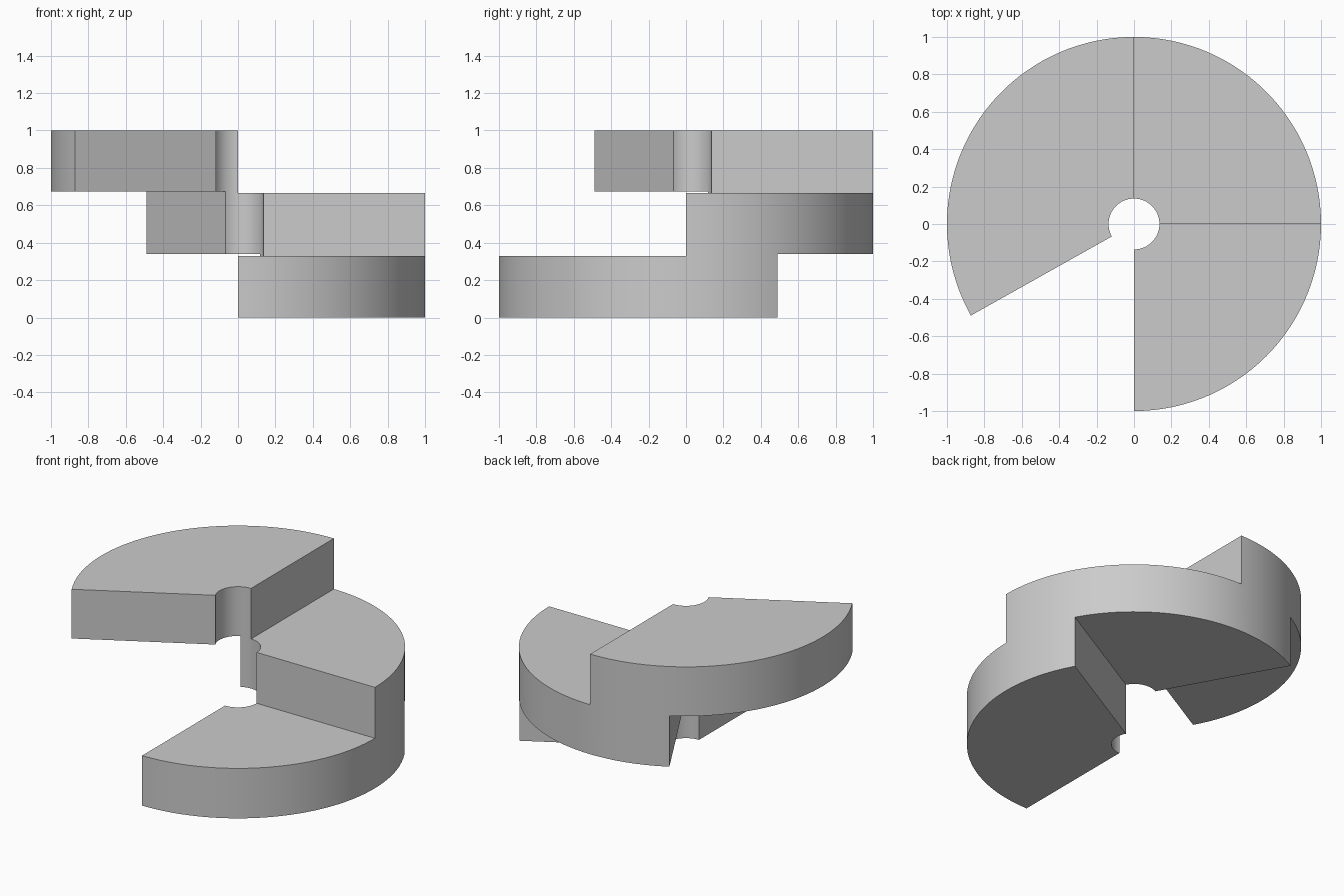
import bpy
import bmesh
import math

cube = bpy.data.objects.get("Cube")
if cube:
    bpy.data.objects.remove(cube, do_unlink=True)

OUTER, INNER = 1.0, 0.136
SPAN = 119.3                       # sweep of each tread, degrees
STARTS = [-90, 0, 90]              # leading edge of each tread
LEVELS = [0, 0.33, 0.339, 0.666, 0.675, 1.0]   # tread and joint heights

# Plain grey stone
stone = bpy.data.materials.new("grey_stone")
stone.use_nodes = True
grey = (0.6, 0.6, 0.6, 1)
stone.diffuse_color = grey
stone.node_tree.nodes["Principled BSDF"].inputs["Base Color"].default_value = grey

# Angular stops: every edge of a tread, with fine steps between them
breaks = sorted(STARTS + [s + SPAN for s in STARTS])
angles = []
for a, b in zip(breaks, breaks[1:]):
    n = math.ceil((b - a) / 3)
    angles += [a + (b - a) * i / n for i in range(n)]
angles.append(breaks[-1])


def filled(i, k):
    """True where the winding stair is solid: treads, and joints where two overlap."""
    if not (0 <= i < len(angles) - 1 and 0 <= k < len(LEVELS) - 1):
        return False
    mid = (angles[i] + angles[i + 1]) / 2

    def in_tread(t):
        return STARTS[t] < mid < STARTS[t] + SPAN

    t = k // 2
    return in_tread(t) and (k % 2 == 0 or in_tread(t + 1))


bm = bmesh.new()
cache = {}


def vert(i, k, r):
    key = (i, k, r)
    if key not in cache:
        a = math.radians(angles[i])
        cache[key] = bm.verts.new((r * math.cos(a), r * math.sin(a), LEVELS[k]))
    return cache[key]


def face(*keys):
    bm.faces.new([vert(*key) for key in keys])


# Skin the solid cells with outward-facing quads
for i in range(len(angles) - 1):
    for k in range(len(LEVELS) - 1):
        if not filled(i, k):
            continue
        j, m = i + 1, k + 1
        face((i, k, OUTER), (j, k, OUTER), (j, m, OUTER), (i, m, OUTER))
        face((j, k, INNER), (i, k, INNER), (i, m, INNER), (j, m, INNER))
        if not filled(i, m):
            face((i, m, INNER), (i, m, OUTER), (j, m, OUTER), (j, m, INNER))
        if not filled(i, k - 1):
            face((i, k, OUTER), (i, k, INNER), (j, k, INNER), (j, k, OUTER))
        if not filled(i - 1, k):
            face((i, k, INNER), (i, k, OUTER), (i, m, OUTER), (i, m, INNER))
        if not filled(j, k):
            face((j, k, OUTER), (j, k, INNER), (j, m, INNER), (j, m, OUTER))

mesh = bpy.data.meshes.new("spiral_stair")
bm.to_mesh(mesh)
bm.free()
mesh.materials.append(stone)
stair = bpy.data.objects.new("spiral_stair", mesh)
bpy.context.collection.objects.link(stair)

# Smooth curved walls, crisp tread edges
bpy.ops.object.select_all(action='DESELECT')
stair.select_set(True)
bpy.context.view_layer.objects.active = stair
bpy.ops.object.shade_smooth_by_angle(angle=math.radians(30))
